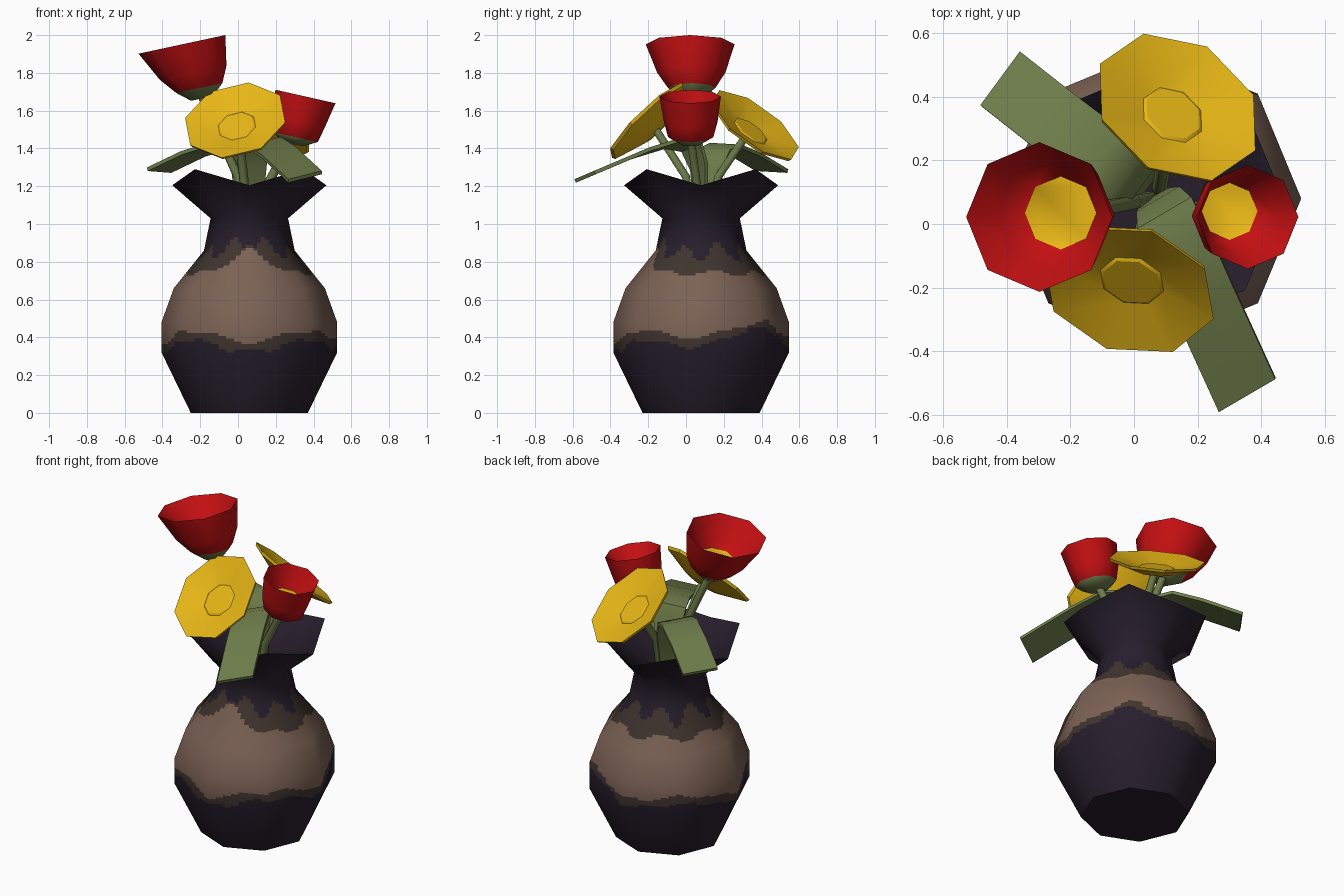
import bpy, bmesh, math
from mathutils import Vector as V

if "Cube" in bpy.data.objects:
    bpy.data.objects.remove(bpy.data.objects["Cube"])


def material(name, rgb):
    m = bpy.data.materials.new(name)
    m.diffuse_color = (*rgb, 1)
    m.use_nodes = True
    m.node_tree.nodes["Principled BSDF"].inputs["Base Color"].default_value = m.diffuse_color
    return m


PURPLE = material("dark_purple_glaze", (.02, .013, .025))
BROWN = material("dark_brown_glaze", (.052, .035, .028))
TAUPE = material("taupe_clay", (.20, .122, .09))
GREEN = material("leaf_green", (.16, .21, .07))
RED = material("petal_red", (.55, .005, .006))
YELLOW = material("petal_yellow", (.80, .47, .008))
CX, CY = .06, .08          # vase axis


def link(name, mesh, mats):
    ob = bpy.data.objects.new(name, mesh)
    bpy.context.scene.collection.objects.link(ob)
    for m in mats:
        mesh.materials.append(m)
    return ob


# ---------- vase ----------
def glaze(a, z):
    """Uneven glaze bands: 0 purple, 1 brown, 2 taupe."""
    back = .06 * max(0, math.cos(a - math.pi / 4)) ** 2
    lo = .355 - .03 * math.cos(4 * a) + .012 * math.sin(11 * a) + back
    lo2 = .405 - .03 * math.cos(4 * a) + .012 * math.sin(9 * a) + back * .8
    front = max(0, math.cos(a + math.pi / 2))
    hi = .74 + .12 * front ** 8 + .012 * math.sin(7 * a)
    hi2 = .85 - .045 * math.cos(8 * a) + .05 * front ** 8 + .012 * math.sin(5 * a)
    if z < lo or z > max(hi2, hi + .02):
        return 0
    return 2 if lo2 < z < hi else 1


def vase_wall(name, profile, cap_first):
    """Eight-sided wall; profile rows are (radius, z on axes, z on diagonals)."""
    sub, n = 8, 64
    seg = []
    for p, q in zip(profile, profile[1:]):
        seg.append(V((q[1] - p[1], p[0] - q[0])).normalized())
    norm = [seg[0]] + [(a + b).normalized() for a, b in zip(seg, seg[1:])] + [seg[-1]]
    verts, vn, rows = [], [], 0
    for i in range(len(profile) - 1):
        p, q = V(profile[i]), V(profile[i + 1])
        steps = max(1, math.ceil((q - p).length / .022))
        for s in range(steps + (i == len(profile) - 2)):
            r, z1, z2 = p.lerp(q, s / steps)
            nr = norm[i].lerp(norm[i + 1], s / steps)
            corner = [V((CX + r * math.cos(k * math.pi / 4), CY + r * math.sin(k * math.pi / 4),
                         z2 if k % 2 else z1)) for k in range(9)]
            for j in range(n):
                a = 2 * math.pi * j / n
                verts.append(corner[j // sub].lerp(corner[j // sub + 1], j % sub / sub))
                vn.append(V((math.cos(a) * nr[0], math.sin(a) * nr[0], nr[1])).normalized())
            rows += 1
    faces = [(i * n + j, i * n + (j + 1) % n, i * n + n + (j + 1) % n, i * n + n + j)
             for i in range(rows - 1) for j in range(n)]
    faces.append(tuple(range(n))[::-1] if cap_first else tuple(range(rows * n - n, rows * n)))
    me = bpy.data.meshes.new(name)
    me.from_pydata(verts, [], faces)
    ob = link(name, me, [PURPLE, BROWN, TAUPE])
    loop_normals = []
    for f in me.polygons:
        f.use_smooth = True
        c = f.center
        if len(f.vertices) == 4 and cap_first:
            f.material_index = glaze(math.atan2(c.y - CY, c.x - CX), c.z)
        flat = V((0, 0, -1 if cap_first else 1))
        for v in f.vertices:
            loop_normals.append(vn[v] if len(f.vertices) == 4 else flat)
    me.normals_split_custom_set(loop_normals)
    return ob


vase_wall("vase", [(.31, 0, 0), (.465, .32, .32), (.465, .48, .48), (.40, .66, .66),
                   (.24, .86, .86), (.205, 1.03, 1.03), (.408, 1.205, 1.29)], True)
vase_wall("vase_inside", [(.407, 1.205, 1.29), (.19, 1.035, 1.035), (.22, .88, .88)], False)


# ---------- lofted flower parts ----------
def ring(c, normal, r, ref=(1, 0, 0), n=8):
    nz = V(normal).normalized()
    u = V(ref)
    u = (u - nz * u.dot(nz)).normalized()
    w = nz.cross(u)
    return [V(c) + r * (math.cos(2 * math.pi * k / n) * u + math.sin(2 * math.pi * k / n) * w)
            for k in range(n)]


def loft(name, rings, mats, band=None, angle=55):
    """Skin closed rings and cap both ends; band gives a material per strip and end cap."""
    n = len(rings[0])
    bm = bmesh.new()
    vs = [[bm.verts.new(p) for p in r] for r in rings]
    band = band or [0] * (len(rings) + 1)
    bm.faces.new(vs[0][::-1]).material_index = band[0]
    for i in range(len(rings) - 1):
        for j in range(n):
            k = (j + 1) % n
            bm.faces.new((vs[i][j], vs[i][k], vs[i + 1][k], vs[i + 1][j])).material_index = band[i + 1]
    bm.faces.new(vs[-1]).material_index = band[-1]
    bmesh.ops.recalc_face_normals(bm, faces=bm.faces)
    me = bpy.data.meshes.new(name)
    bm.to_mesh(me)
    bm.free()
    ob = link(name, me, mats)
    bpy.ops.object.select_all(action='DESELECT')
    ob.select_set(True)
    bpy.context.view_layer.objects.active = ob
    bpy.ops.object.shade_smooth_by_angle(angle=math.radians(angle))
    return ob


def stem(name, pts, r=.024):
    pts = [V(p) for p in pts]
    rings = []
    for i, p in enumerate(pts):
        d = pts[min(i + 1, len(pts) - 1)] - pts[max(i - 1, 0)]
        rings.append(ring(p, d, r, n=6))
    loft(name, rings, [GREEN], angle=65)


def red_flower(name, tilt, rows):
    # green base, red cup outside and inside, yellow heart
    loft(name, [ring(c, tilt, r) for c, r in rows], [RED, GREEN, YELLOW],
         [1, 1, 0, 0, 0, 0, 2])


red_flower("tall_red_flower", (-.21, 0, .98), [
    ((-.19, .03, 1.665), .06), ((-.205, .03, 1.72), .125), ((-.237, .028, 1.80), .18),
    ((-.297, .022, 1.951), .235), ((-.262, .03, 1.86), .17), ((-.23, .035, 1.79), .115)])
red_flower("short_red_flower", (.22, 0, .975), [
    ((.288, .025, 1.425), .06), ((.305, .025, 1.46), .12), ((.32, .025, 1.54), .142),
    ((.357, .022, 1.675), .163), ((.325, .03, 1.60), .125), ((.30, .04, 1.54), .09)])


def yellow_flower(name, c, normal, vertex_dir):
    # shallow dish with a flat heart
    n = V(normal).normalized()
    rows = [(-.08, .06), (-.07, .12), (-.018, .272), (0, .28), (-.045, .105), (-.038, .095)]
    loft(name, [ring(V(c) + n * h, n, r, vertex_dir) for h, r in rows], [YELLOW], angle=35)


yellow_flower("front_yellow_flower", (-.015, -.208, 1.55), (-.2, -.68, .70), (.075, .194, .21))
yellow_flower("back_yellow_flower", (.137, .367, 1.525), (.36, .55, .75), (.25, .04, -.149))

stem("tall_red_stem", [(.05, .08, .89), (.0, .07, 1.25), (-.19, .03, 1.68)])
stem("short_red_stem", [(.08, .08, .89), (.15, .06, 1.2), (.29, .025, 1.45)])
stem("front_yellow_stem", [(.05, .05, .89), (.03, .0, 1.25), (0, -.16, 1.50)])
stem("back_yellow_stem", [(.08, .11, .89), (.09, .17, 1.25), (.115, .32, 1.47)])


# ---------- leaves: flat ribbons arching out of the neck ----------
def leaf(name, path, side, widths):
    pts, side = [V(p) for p in path], V(side).normalized()
    rings = []
    for i, (p, w) in enumerate(zip(pts, widths)):
        d = pts[min(i + 1, len(pts) - 1)] - pts[max(i - 1, 0)]
        t = side.cross(d).normalized() * .01
        s = side * w
        rings.append([p - s - t, p + s - t, p + s + t, p - s + t])
    loft(name, rings, [GREEN], angle=50)


leaf("front_leaf", [(.07, .08, .95), (.08, .07, 1.30), (.10, .03, 1.41), (.14, -.06, 1.43),
                    (.22, -.24, 1.375), (.355, -.535, 1.25)],
     (.18, .105, .045), [.05, .08, .10, .105, .105, .105])
leaf("back_leaf", [(.03, .11, .95), (.02, .13, 1.30), (-.03, .155, 1.39), (-.10, .21, 1.415),
                   (-.24, .315, 1.37), (-.418, .455, 1.285)],
     (.125, .17, -.01), [.05, .08, .10, .105, .105, .105])
